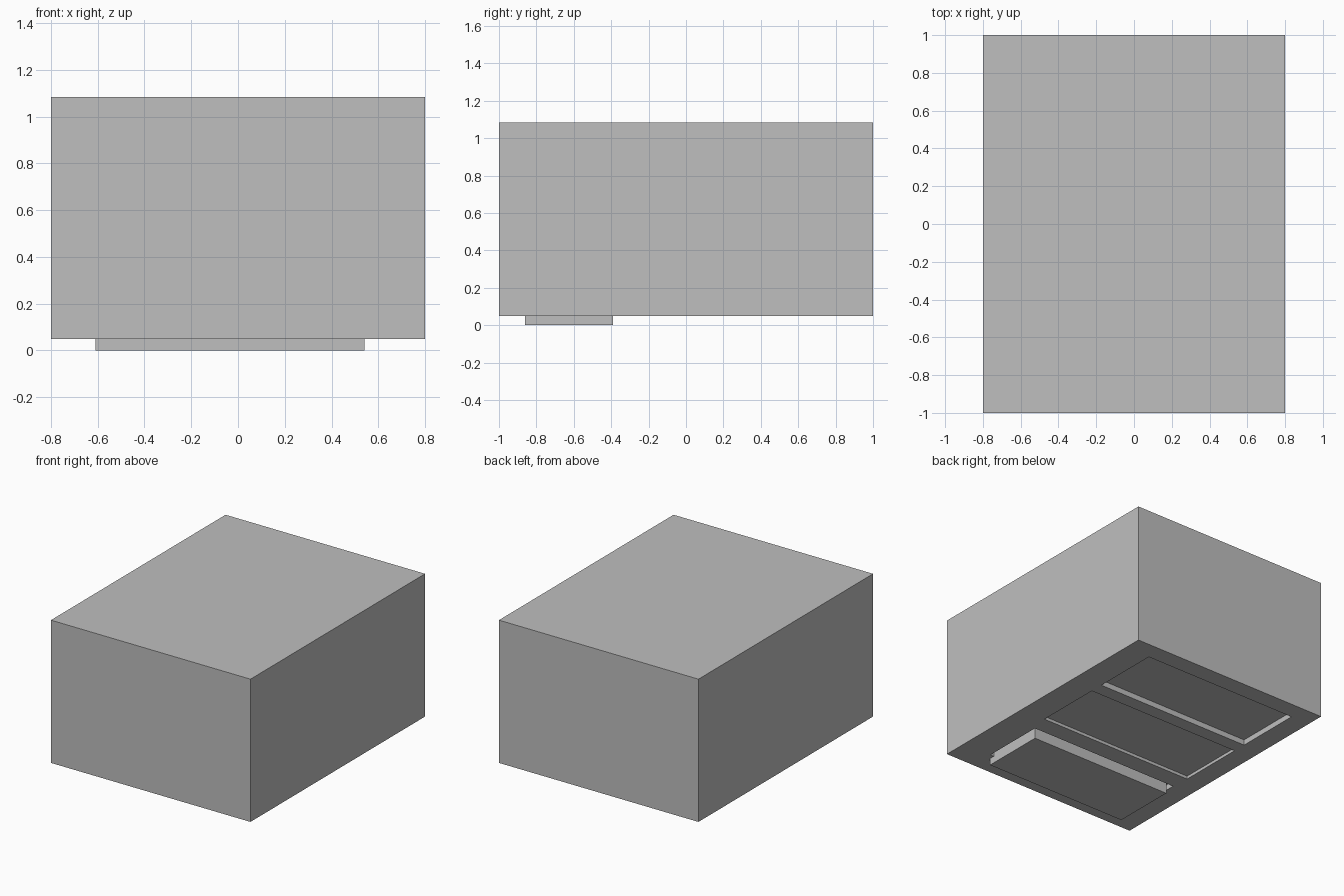
import bpy
from mathutils import Vector

old = bpy.data.objects.get("Cube")
if old:
    bpy.data.objects.remove(old, do_unlink=True)

grey = bpy.data.materials.new("plain_grey")
grey.use_nodes = True
grey.diffuse_color = (0.52, 0.52, 0.52, 1)
grey.node_tree.nodes["Principled BSDF"].inputs["Base Color"].default_value = grey.diffuse_color


def box(name, low, high):
    """Box between two opposite corners."""
    low, high = Vector(low), Vector(high)
    bpy.ops.mesh.primitive_cube_add(size=1, location=(low + high) / 2)
    obj = bpy.context.object
    obj.name = name
    obj.scale = high - low
    bpy.ops.object.transform_apply(location=False, rotation=False, scale=True)
    obj.data.materials.append(grey)
    return obj


BASE = 0.05   # underside of the body

body = box("body", (-0.8, -1, BASE), (0.8, 1, 1.085))

# Three shallow pockets in the underside: x range, y range, depth
pockets = [
    (-0.65, 0.60, 0.375, 0.87, 0.04),
    (-0.65, 0.60, -0.22, 0.275, 0.022),
    (-0.64, 0.57, -0.82, -0.355, 0.04),
]
for x0, x1, y0, y1, depth in pockets:
    cutter = box("pocket_cutter", (x0, y0, 0), (x1, y1, BASE + depth))
    cutter.hide_render = True
    cut = body.modifiers.new("pocket", "BOOLEAN")
    cut.operation = "DIFFERENCE"
    cut.solver = "EXACT"
    cut.object = cutter
    bpy.context.view_layer.objects.active = body
    bpy.ops.object.modifier_apply(modifier=cut.name)
    bpy.data.objects.remove(cutter, do_unlink=True)

# Block standing out of the front pocket
box("front_block", (-0.61, -0.86, 0), (0.54, -0.39, BASE + 0.04))
